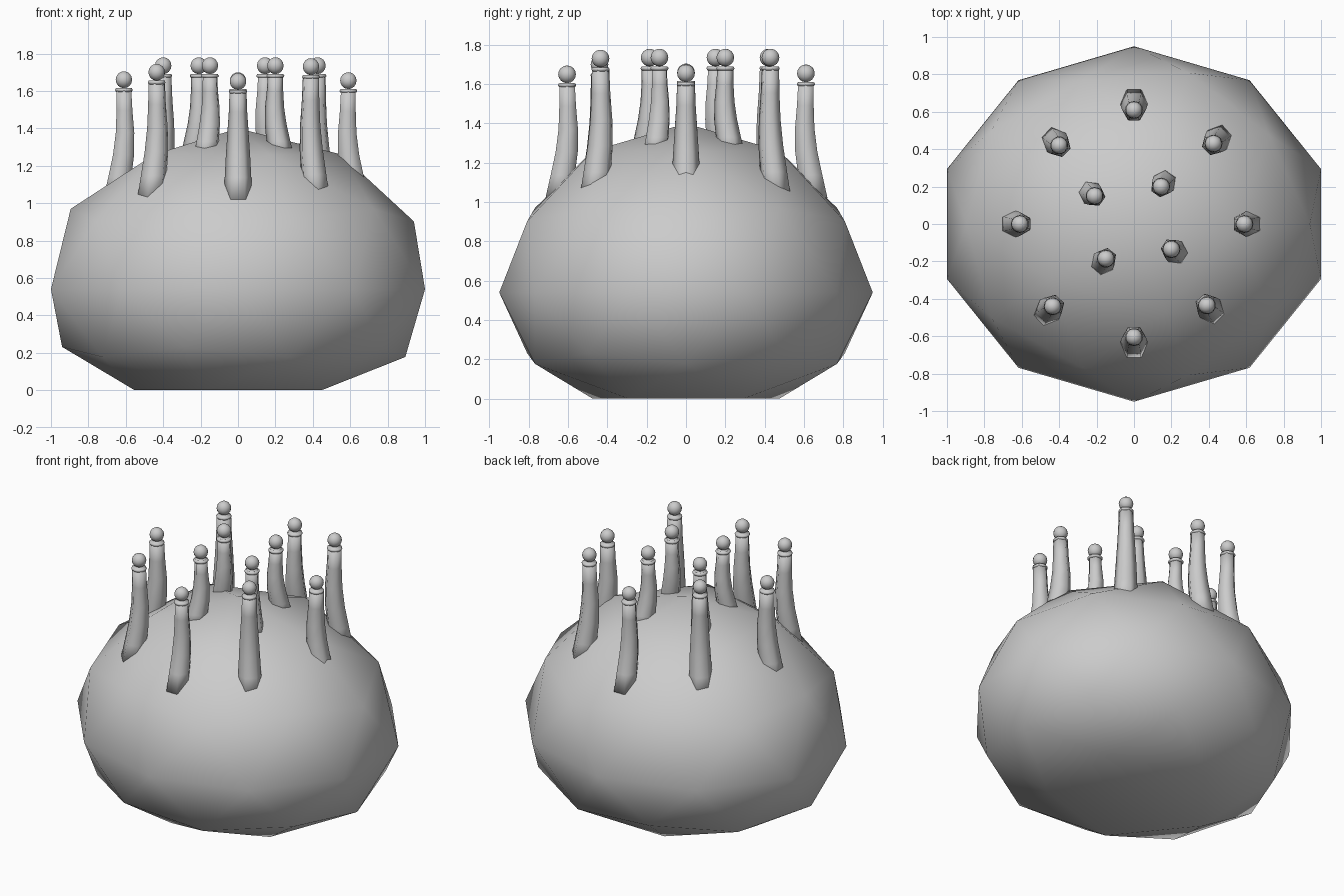
import bpy, bmesh
from math import cos, sin, pi, hypot
from mathutils import Vector

if "Cube" in bpy.data.objects:
    bpy.data.objects.remove(bpy.data.objects["Cube"])

def smooth(o):
    for p in o.data.polygons:
        p.use_smooth = True

# Body: faceted ball, squashed, with a flattened underside
bpy.ops.mesh.primitive_ico_sphere_add(subdivisions=2, radius=1)
body = bpy.context.object
body.name = "body"
for v in body.data.vertices:
    z = v.co.z
    s = 0.77 + 0.09 * z if z > 0 else 0.69
    v.co = (v.co.x * 1.0515, v.co.y * 0.95, max(0, 0.54 + z * s))
smooth(body)

def stalk(i, x, y, zt, zb, k):
    """Six-sided tapering stalk from zb up to a ball at zt."""
    r = hypot(x, y)
    out = Vector((x / r, y / r, 0))
    side = Vector((-out.y, out.x, 0))
    # height fraction, outward lean, radius
    prof = [(0, .045, .075), (.2, .022, .071), (.4, .002, .065), (.6, -.006, .057),
            (.8, -.003, .049), (1, 0, .045)]
    top = zt - 0.045
    bm = bmesh.new()
    rings = []
    for t, lean, rad in prof:
        c = out * (r + lean * k) + Vector((0, 0, zb + (top - zb) * t))
        rings.append([bm.verts.new(c + (side * cos(a * pi / 3) + out * -sin(a * pi / 3)) * rad * k)
                      for a in range(6)])
    for a, b in zip(rings, rings[1:]):
        for j in range(6):
            bm.faces.new((a[j], a[(j + 1) % 6], b[(j + 1) % 6], b[j]))
    bm.faces.new(rings[0])
    bm.faces.new(rings[-1])
    bmesh.ops.recalc_face_normals(bm, faces=bm.faces)
    me = bpy.data.meshes.new(f"stalk_{i}")
    bm.to_mesh(me)
    bm.free()
    o = bpy.data.objects.new(f"stalk_{i}", me)
    bpy.context.collection.objects.link(o)
    smooth(o)
    # Collar and ball tip
    bpy.ops.mesh.primitive_torus_add(location=(x, y, zt - .055), major_radius=.037, minor_radius=.011,
                                     major_segments=14, minor_segments=6)
    bpy.context.object.name = f"collar_{i}"
    smooth(bpy.context.object)
    bpy.ops.mesh.primitive_uv_sphere_add(location=(x, y, zt), radius=.045, segments=14, ring_count=8)
    bpy.context.object.name = f"tip_{i}"
    smooth(bpy.context.object)

# Outer ring of eight, then inner ring of four
outer = [(.59, 0, 1.655), (.425, .43, 1.735), (0, .61, 1.655), (-.40, .42, 1.735),
         (-.61, 0, 1.66), (-.435, -.44, 1.70), (0, -.605, 1.65), (.39, -.435, 1.73)]
inner = [(.145, .2, 1.735), (-.21, .15, 1.735), (-.15, -.185, 1.735), (.2, -.135, 1.735)]
for i, (x, y, z) in enumerate(outer):
    stalk(i, x, y, z, 1.02, 1.0)
for i, (x, y, z) in enumerate(inner):
    stalk(i + 8, x, y, z, 1.24, .9)
